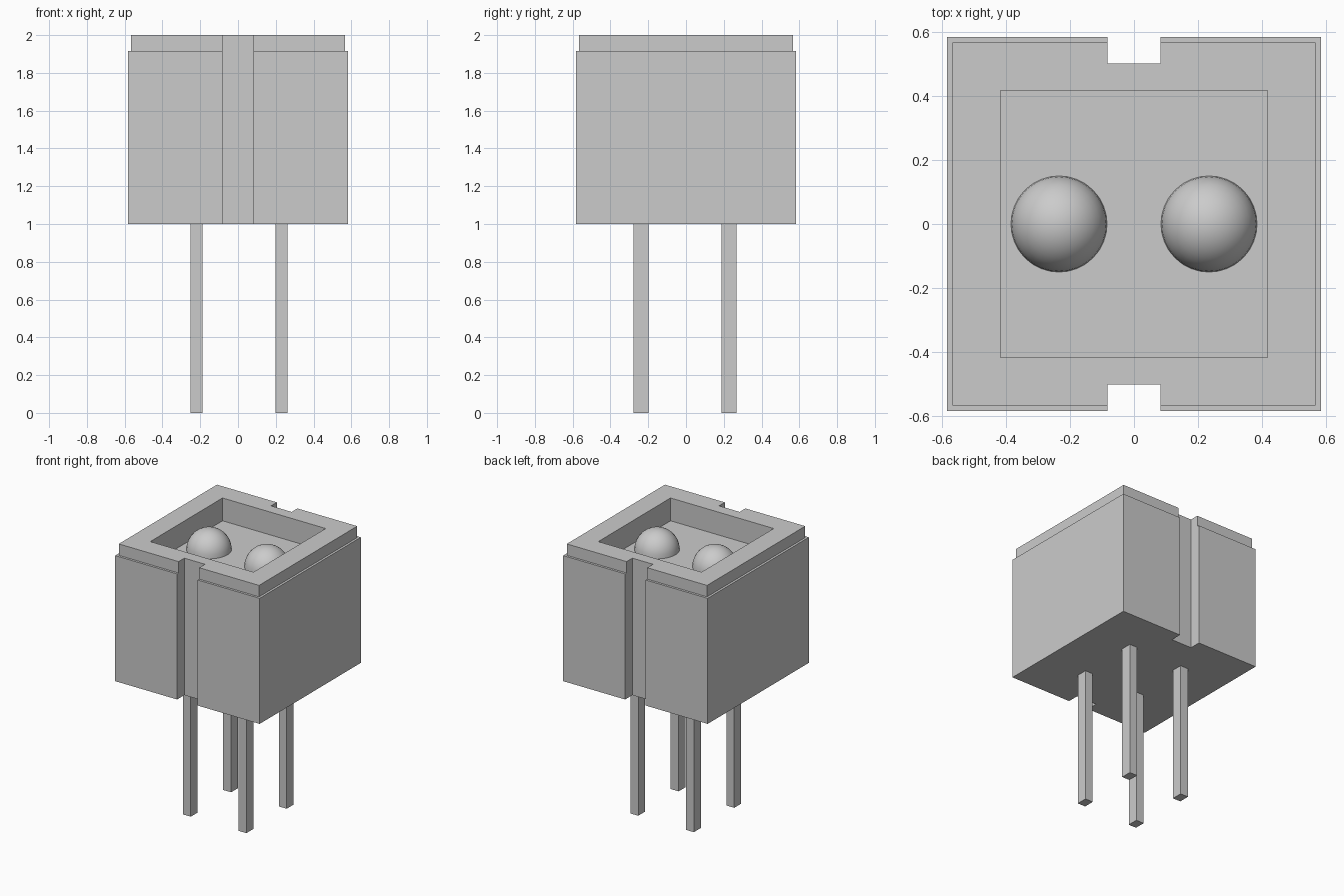
import bpy
import bmesh
from mathutils import Matrix

if "Cube" in bpy.data.objects:
    bpy.data.objects.remove(bpy.data.objects["Cube"])

U = 1 / 12          # design unit shared by notch, rim and pocket
HALF = 7 * U        # half width of the housing
FLOOR = 2 - 2 * U   # height of the pocket floor

grey = bpy.data.materials.new("light_grey")
grey.use_nodes = True
grey.diffuse_color = (0.6, 0.6, 0.6, 1)
grey.node_tree.nodes["Principled BSDF"].inputs["Base Color"].default_value = (0.6, 0.6, 0.6, 1)


def to_object(name, bm):
    bmesh.ops.recalc_face_normals(bm, faces=bm.faces)
    mesh = bpy.data.meshes.new(name)
    bm.to_mesh(mesh)
    bm.free()
    mesh.materials.append(grey)
    obj = bpy.data.objects.new(name, mesh)
    bpy.context.collection.objects.link(obj)
    return obj


def box_mesh(low, high):
    bm = bmesh.new()
    size = [b - a for a, b in zip(low, high)]
    mid = [(a + b) / 2 for a, b in zip(low, high)]
    bmesh.ops.create_cube(bm, size=1, matrix=Matrix.Translation(mid) @ Matrix.Diagonal((*size, 1)))
    return bm


def cut(target, low, high):
    cutter = to_object("cutter", box_mesh(low, high))
    cutter.hide_render = True
    mod = target.modifiers.new("cut", "BOOLEAN")
    mod.operation = "DIFFERENCE"
    mod.solver = "EXACT"
    mod.object = cutter
    bpy.context.view_layer.objects.active = target
    bpy.ops.object.modifier_apply(modifier=mod.name)
    bpy.data.objects.remove(cutter)


# Housing: a block with a slightly narrower raised rim
bm = box_mesh((-HALF, -HALF, 1), (HALF, HALF, 2 - U))
top = max(bm.faces, key=lambda f: f.calc_center_median().z)
bmesh.ops.inset_region(bm, faces=[top], thickness=0.017, use_even_offset=True)
raised = bmesh.ops.extrude_face_region(bm, geom=[top])["geom"]
bmesh.ops.translate(bm, vec=(0, 0, U), verts=[v for v in raised if isinstance(v, bmesh.types.BMVert)])
bmesh.ops.delete(bm, geom=[top], context="FACES")
housing = to_object("housing", bm)

# Pocket in the top, and full-height notches at front and back
cut(housing, (-5 * U, -5 * U, FLOOR), (5 * U, 5 * U, 2.2))
cut(housing, (-U, -0.8, 0.8), (U, -6 * U, 2.2))
cut(housing, (-U, 6 * U, 0.8), (U, 0.8, 2.2))

# Domes standing on the pocket floor
for name, x in (("right_dome", -0.234), ("left_dome", 0.234)):
    bm = bmesh.new()
    bmesh.ops.create_uvsphere(bm, u_segments=32, v_segments=16, radius=0.15)
    bmesh.ops.delete(bm, geom=[v for v in bm.verts if v.co.z < -0.001], context="VERTS")
    dome = to_object(name, bm)
    dome.location = (x, 0, FLOOR)
    for poly in dome.data.polygons:
        poly.use_smooth = True

# Four rectangular pins under the housing
for side, x in (("right", -0.219), ("left", 0.23)):
    for end, y in (("front", -0.238), ("back", 0.228)):
        to_object(f"{end}_{side}_pin", box_mesh((x - 0.032, y - 0.04, 0), (x + 0.032, y + 0.04, 1)))
